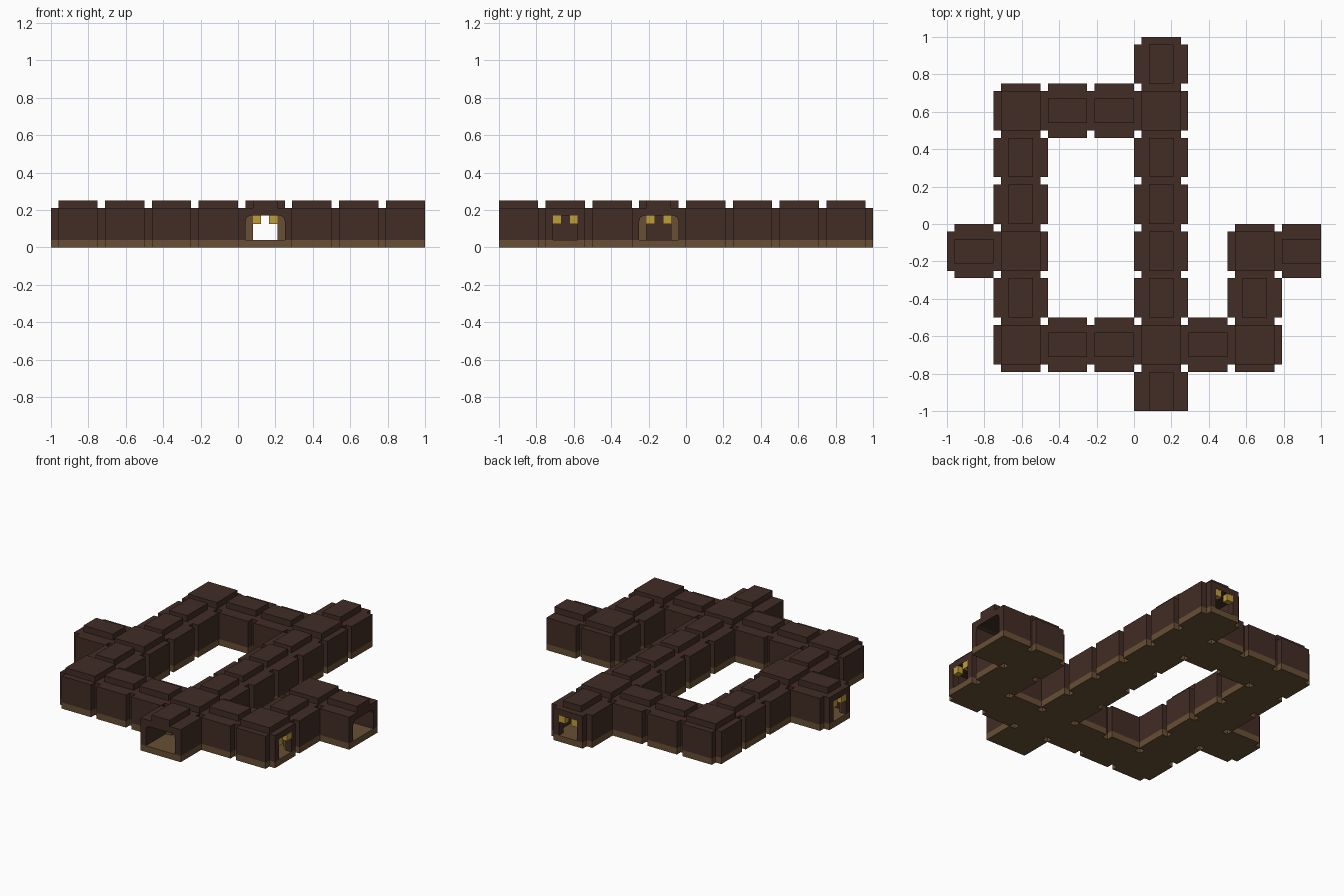
import bpy
import bmesh
from mathutils import Vector

if bpy.data.objects.get("Cube"):
    bpy.data.objects.remove(bpy.data.objects["Cube"])


def material(name, rgb):
    m = bpy.data.materials.new(name)
    m.use_nodes = True
    m.diffuse_color = (*rgb, 1)
    m.node_tree.nodes["Principled BSDF"].inputs["Base Color"].default_value = (*rgb, 1)
    return m


dark = material("dark brown stone", (0.054, 0.026, 0.019))
light = material("light brown trim", (0.14, 0.078, 0.035))
gold = material("gold lamp", (0.52, 0.34, 0.04))

# Grid sizes: room, wall thickness, pitch, heights
ROOM, WALL, PITCH = 0.21, 0.04, 0.25
FLOOR, CEIL, ROOF, TOP = 0.04, 0.17, 0.21, 0.25
DOOR = 0.13
H = ROOM / 2
parts = {}


def box(part, mat, center, along, u, v, z):
    """Box in a frame at center: u runs along the direction, v across it."""
    bm, _ = parts.setdefault(part, (bmesh.new(), mat))
    d = Vector((along[0], along[1], 0))
    s = Vector((-d.y, d.x, 0))
    ring = []
    for h in z:
        ring.append([bm.verts.new(center + d * a + s * b + Vector((0, 0, h)))
                     for a, b in ((u[0], v[0]), (u[1], v[0]), (u[1], v[1]), (u[0], v[1]))])
    low, high = ring
    bm.faces.new(low[::-1])
    bm.faces.new(high)
    for k in range(4):
        n = (k + 1) % 4
        bm.faces.new((low[k], low[n], high[n], high[k]))


def fillet(c, along, side):
    """Chamfer in the upper corner of an open tunnel mouth."""
    bm, _ = parts.setdefault("mouth_fillets", (bmesh.new(), dark))
    d = Vector((along[0], along[1], 0))
    s = Vector((-d.y, d.x, 0)) * side
    ends = []
    for a in (-H, H):
        ends.append([bm.verts.new(c + d * a + s * b + Vector((0, 0, h)))
                     for b, h in ((H, CEIL), (H - 0.025, CEIL), (H - 0.007, CEIL - 0.009), (H, CEIL - 0.03))])
    bm.faces.new(ends[0])
    bm.faces.new(ends[1][::-1])
    for k in range(4):
        n = (k + 1) % 4
        bm.faces.new((ends[0][k], ends[0][n], ends[1][n], ends[1][k]))


def doorway(c, d, lined_far):
    """Narrow link between rooms, with jambs, lintel, trim and two lamps."""
    near, far = H, H + WALL
    box("link_floors", light, c, d, (near, far), (-H, H), (0, FLOOR))
    box("door_lintels", dark, c, d, (near, far), (-H, H), (CEIL, ROOF))
    for s in (-1, 1):
        jamb = sorted((s * DOOR / 2, s * H))
        box("door_jambs", dark, c, d, (near, far), jamb, (FLOOR, CEIL))
        box("door_trim", light, c, d, (near - 0.006, near), jamb, (FLOOR, CEIL))
        if lined_far:
            box("door_trim", light, c, d, (far, far + 0.006), jamb, (FLOOR, CEIL))
        box("door_lamps", gold, c, d, (near + 0.001, far - 0.001),
            sorted((s * 0.021, s * DOOR / 2)), (0.126, CEIL))


# Floor plan of the passages
cells = {(4, j) for j in range(8)} | {(1, j) for j in range(1, 7)}
cells |= {(i, 6) for i in range(1, 5)} | {(i, 1) for i in range(1, 7)}
cells |= {(6, 2), (6, 3), (7, 3), (0, 3)}
open_mouths = {(4, 0, 0, -1), (7, 3, 1, 0)}
exits = {(4, 7, 0, 1), (0, 3, -1, 0), (6, 1, 1, 0)}

for i, j in sorted(cells):
    c = Vector((-0.855 + PITCH * i, -0.895 + PITCH * j, 0))
    links = set()
    box("room_floors", light, c, (1, 0), (-H, H), (-H, H), (0, FLOOR))
    box("room_roofs", dark, c, (1, 0), (-H, H), (-H, H), (CEIL, ROOF))
    for d in ((1, 0), (0, 1), (-1, 0), (0, -1)):
        key = (i, j, *d)
        if (i + d[0], j + d[1]) in cells:
            links.add(d)
            if sum(d) > 0:
                doorway(c, d, True)
        elif key in exits:
            links.add(d)
            doorway(c, d, False)
        elif key in open_mouths:
            links.add(d)
            for s in (-1, 1):
                fillet(c, d, s)
        else:
            box("wall_bases", light, c, d, (H, H + WALL), (-H, H), (0, FLOOR))
            box("walls", dark, c, d, (H, H + WALL), (-H, H), (FLOOR, ROOF))
    # Narrow cap on straight runs, full cap on corners and junctions
    straight = len(links) == 2 and sum(a for a, b in links) == 0 and sum(b for a, b in links) == 0
    half = DOOR / 2 if straight else H
    box("roof_caps", dark, c, sorted(links)[0], (-H, H), (-half, half), (ROOF, TOP))

for name, (bm, mat) in parts.items():
    bmesh.ops.recalc_face_normals(bm, faces=bm.faces)
    mesh = bpy.data.meshes.new(name)
    bm.to_mesh(mesh)
    bm.free()
    mesh.materials.append(mat)
    bpy.context.collection.objects.link(bpy.data.objects.new(name, mesh))
